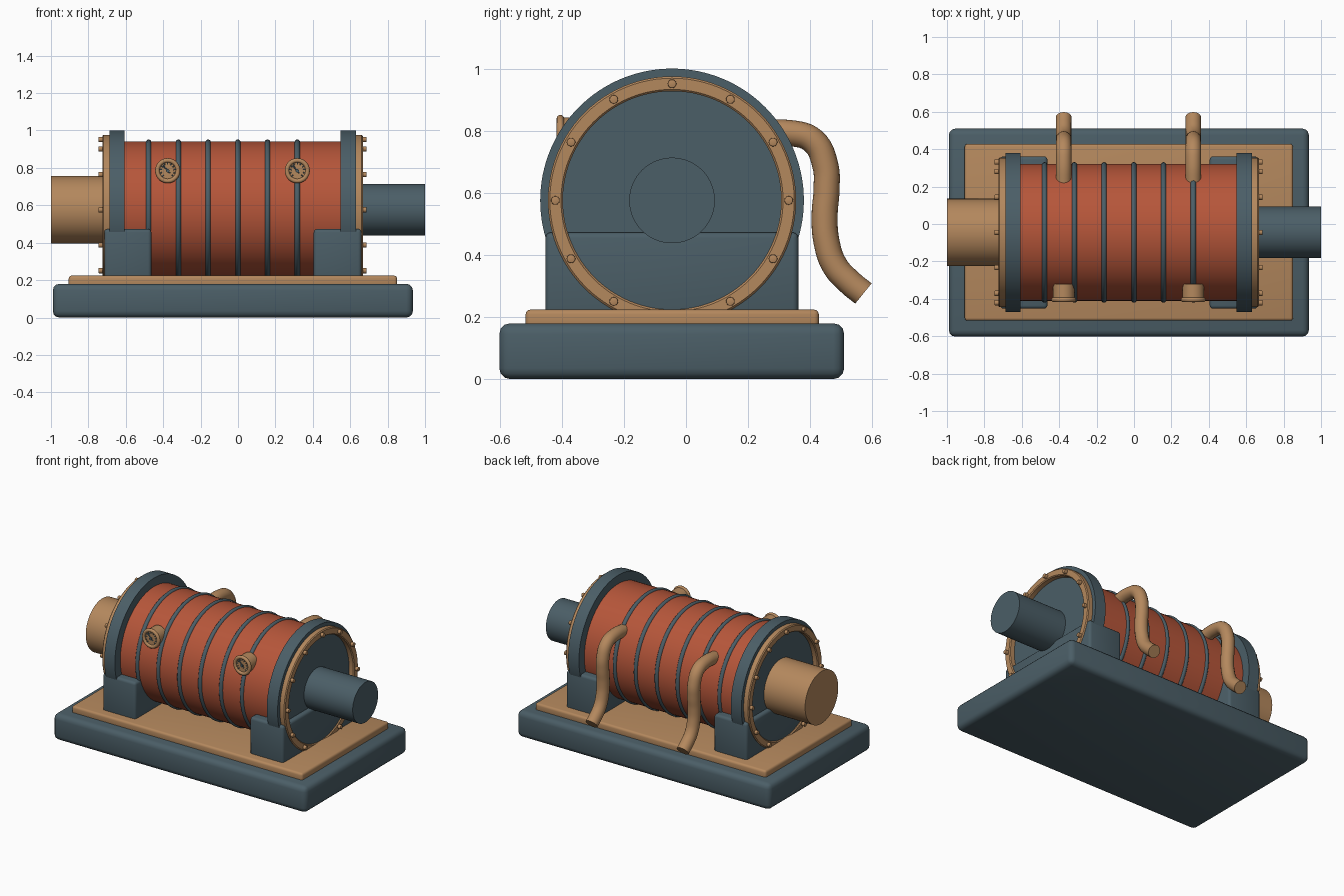
import bpy, bmesh, math
from mathutils import Vector

if "Cube" in bpy.data.objects:
    bpy.data.objects.remove(bpy.data.objects["Cube"])

def material(name, rgb):
    m = bpy.data.materials.new(name)
    m.diffuse_color = (*rgb, 1)
    m.use_nodes = True
    m.node_tree.nodes["Principled BSDF"].inputs["Base Color"].default_value = m.diffuse_color
    return m

SLATE = material("slate_metal", (0.070, 0.112, 0.135))
BRASS = material("brass", (0.456, 0.246, 0.110))
RUST = material("rust_red", (0.468, 0.093, 0.042))

CY, CZ = -0.045, 0.576          # drum axis
PITCH = 0.159                   # band spacing

def finish(name, mat, bevel=0, segments=3):
    ob = bpy.context.object
    ob.name = name
    ob.data.materials.clear()
    ob.data.materials.append(mat)
    bpy.ops.object.transform_apply(location=False, rotation=True, scale=True)
    if bevel:
        mod = ob.modifiers.new("bevel", 'BEVEL')
        mod.width, mod.segments = bevel, segments
        mod.limit_method = 'ANGLE'
        bpy.ops.object.modifier_apply(modifier=mod.name)
    bpy.ops.object.shade_smooth_by_angle(angle=math.radians(35))
    return ob

def box(name, mat, x, y, z, bevel=0):
    bpy.ops.mesh.primitive_cube_add(size=1, location=[(a + b) / 2 for a, b in (x, y, z)])
    bpy.context.object.scale = [b - a for a, b in (x, y, z)]
    return finish(name, mat, bevel)

def rod(name, mat, start, end, radius, verts=64, bevel=0):
    a, b = Vector(start), Vector(end)
    bpy.ops.mesh.primitive_cylinder_add(vertices=verts, radius=radius, depth=(b - a).length,
                                        location=(a + b) / 2)
    bpy.context.object.rotation_euler = (b - a).to_track_quat('Z', 'Y').to_euler()
    return finish(name, mat, bevel, 2)

def axial(name, mat, x0, x1, radius, verts=96, bevel=0, y=CY, z=CZ):
    return rod(name, mat, (x0, y, z), (x1, y, z), radius, verts, bevel)

def torus(name, mat, loc, rot, major, minor, segs=96):
    bpy.ops.mesh.primitive_torus_add(location=loc, rotation=rot, major_radius=major,
                                     minor_radius=minor, major_segments=segs, minor_segments=12)
    return finish(name, mat)

def lathe_x(name, mat, profile, steps=96):
    """Spin a closed (x, radius) profile around the drum axis."""
    bm = bmesh.new()
    rings = []
    for i in range(steps):
        t = 2 * math.pi * i / steps
        rings.append([bm.verts.new((x, CY + r * math.sin(t), CZ + r * math.cos(t)))
                      for x, r in profile])
    n = len(profile)
    for i in range(steps):
        a, b = rings[i], rings[(i + 1) % steps]
        for j in range(n):
            k = (j + 1) % n
            bm.faces.new((a[j], a[k], b[k], b[j]))
    bmesh.ops.recalc_face_normals(bm, faces=bm.faces)
    me = bpy.data.meshes.new(name)
    bm.to_mesh(me)
    bm.free()
    ob = bpy.data.objects.new(name, me)
    bpy.context.collection.objects.link(ob)
    bpy.ops.object.select_all(action='DESELECT')
    ob.select_set(True)
    bpy.context.view_layer.objects.active = ob
    return finish(name, mat)

def pipe(name, mat, points, radius):
    cu = bpy.data.curves.new(name, 'CURVE')
    cu.dimensions = '3D'
    cu.bevel_depth, cu.bevel_resolution = radius, 6
    cu.resolution_u, cu.use_fill_caps = 6, True
    sp = cu.splines.new('BEZIER')
    sp.bezier_points.add(len(points) - 1)
    for bp, p in zip(sp.bezier_points, points):
        bp.co = p
        bp.handle_left_type = bp.handle_right_type = 'AUTO'
    ob = bpy.data.objects.new(name, cu)
    bpy.context.collection.objects.link(ob)
    bpy.ops.object.select_all(action='DESELECT')
    ob.select_set(True)
    bpy.context.view_layer.objects.active = ob
    bpy.ops.object.convert(target='MESH')
    return finish(name, mat)

# Base slab and mounting plate
box("base_slab", SLATE, (-0.99, 0.935), (-0.602, 0.51), (0, 0.18), 0.035)
box("mounting_plate", BRASS, (-0.905, 0.85), (-0.517, 0.428), (0.16, 0.224), 0.015)

# Drum with its bands
axial("drum", RUST, -0.62, 0.56, 0.366)
for i in range(6):
    torus("drum_band", SLATE, (-0.478 + i * PITCH, CY, CZ), (0, math.pi / 2, 0), 0.361, 0.015)

# Saddles, end flanges, bolted rings
for side, s0, s1, f0, f1, r in (("left", -0.715, -0.463, -0.687, -0.607, -0.725),
                                ("right", 0.405, 0.660, 0.548, 0.630, 0.667)):
    box(side + "_saddle", SLATE, (s0, s1), (-0.453, 0.362), (0.2, 0.473), 0.018)
    axial(side + "_flange", SLATE, f0, f1, 0.425, 128)
    d = 1 if r > 0 else -1
    back = r - d * 0.05
    lathe_x(side + "_ring", BRASS, [(back, 0.352), (r - d * 0.006, 0.352), (r, 0.358),
                                    (r, 0.394), (r - d * 0.006, 0.4), (back, 0.4)])
    for i in range(12):
        t = i * math.pi / 6
        axial(side + "_ring_bolt", BRASS, r - d * 0.01, r + d * 0.021, 0.014, 16, 0.003,
              CY + 0.376 * math.sin(t), CZ + 0.376 * math.cos(t))

# Shafts
axial("left_shaft", BRASS, -1.0, -0.6, 0.18)
axial("right_shaft", SLATE, 0.6, 1.0, 0.138)

# Exhaust pipes on the back, gauges on the front
PATH = [(0.2, 0.785), (0.337, 0.793), (0.41, 0.768), (0.449, 0.69), (0.453, 0.61),
        (0.447, 0.53), (0.453, 0.443), (0.48, 0.365), (0.53, 0.31), (0.572, 0.276)]
GZ = 0.785
for x in (-0.376, 0.317):
    pipe("exhaust_pipe", BRASS, [(x, y, z) for y, z in PATH], 0.042)
    rod("gauge_body", BRASS, (x, -0.32, GZ), (x, -0.406, GZ), 0.058, 48)
    torus("gauge_rim", BRASS, (x, -0.405, GZ), (math.pi / 2, 0, 0), 0.055, 0.012, 48)
    # Dial ticks leave a gap at the bottom
    for i in range(11):
        t = math.radians(-135 + 27 * i)
        u = Vector((math.sin(t), 0, math.cos(t)))
        c = Vector((x, -0.407, GZ))
        rod("gauge_tick", SLATE, c + u * 0.032, c + u * 0.045, 0.003, 6)
    u = Vector((-0.66, 0, 0.75))
    rod("gauge_needle", SLATE, c - u * 0.018, c + u * 0.038, 0.004, 8)
    rod("gauge_hub", SLATE, c, c + Vector((0, -0.008, 0)), 0.009, 16)
